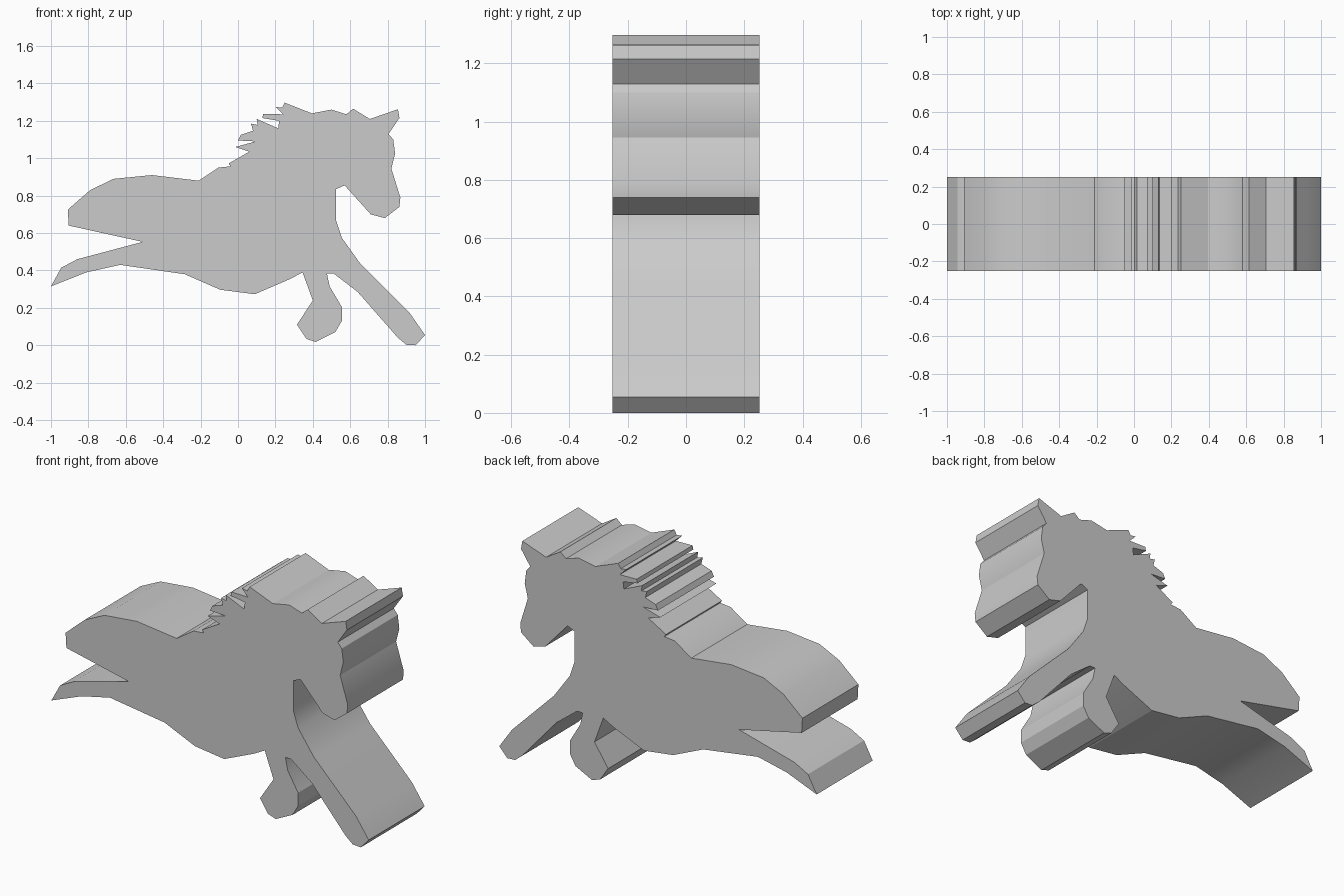
import bpy
import bmesh
import math

HALF_DEPTH = 0.252

# Silhouette in (x, z), one run of points per body section, clockwise from the rump
rump_and_back = [(-.905, .64), (-.91, .725), (-.79, .83), (-.665, .89),
                 (-.46, .91), (-.21, .88), (-.105, .95), (-.04, .957)]
mane = [(-.05, .972), (.06, 1.035), (-.015, 1.06), (.095, 1.09), (0, 1.095),
        (.015, 1.125), (.08, 1.147), (.07, 1.185), (.105, 1.178), (.1, 1.21),
        (.215, 1.16), (.22, 1.2), (.13, 1.215), (.135, 1.237), (.24, 1.235),
        (.2, 1.275), (.235, 1.27), (.25, 1.297)]
head = [(.395, 1.24), (.5, 1.26), (.58, 1.235), (.615, 1.265), (.705, 1.21),
        (.855, 1.262), (.863, 1.215), (.805, 1.13), (.83, 1.1), (.84, 1.025),
        (.82, .945), (.868, .79), (.863, .74), (.785, .68), (.71, .7),
        (.57, .855), (.525, .835)]
chest_and_long_foreleg = [(.525, .665), (.555, .575), (.655, .435), (.92, .17),
                          (1, .055), (.95, .0), (.9, .003), (.855, .04),
                          (.64, .285), (.51, .385)]
bent_foreleg = [(.475, .385), (.49, .315), (.555, .205), (.555, .13), (.52, .07),
                (.415, .018), (.365, .035), (.315, .11), (.4, .24), (.345, .39)]
belly = [(.28, .355), (.09, .273), (-.095, .297), (-.285, .38)]
hind_leg = [(-.63, .43), (-.81, .39), (-1, .315), (-.945, .415),
            (-.86, .46), (-.51, .553)]

outline = (rump_and_back + mane + head + chest_and_long_foreleg
           + bent_foreleg + belly + hind_leg)

# Extrude the silhouette into a thick plate
bm = bmesh.new()
front = bm.faces.new([bm.verts.new((x, -HALF_DEPTH, z)) for x, z in outline])
extruded = bmesh.ops.extrude_face_region(bm, geom=[front], use_keep_orig=True)
back_verts = [g for g in extruded["geom"] if isinstance(g, bmesh.types.BMVert)]
bmesh.ops.translate(bm, verts=back_verts, vec=(0, 2 * HALF_DEPTH, 0))
bmesh.ops.recalc_face_normals(bm, faces=bm.faces)

mesh = bpy.data.meshes.new("horse_silhouette")
bm.to_mesh(mesh)
bm.free()
horse = bpy.data.objects.new("horse_silhouette", mesh)
bpy.context.collection.objects.link(horse)

grey = bpy.data.materials.new("plain_grey")
grey.diffuse_color = (0.6, 0.6, 0.6, 1)
mesh.materials.append(grey)

# Soft shading along gentle curves, crisp corners elsewhere
bpy.context.view_layer.objects.active = horse
horse.select_set(True)
bpy.ops.object.shade_smooth_by_angle(angle=math.radians(30))
